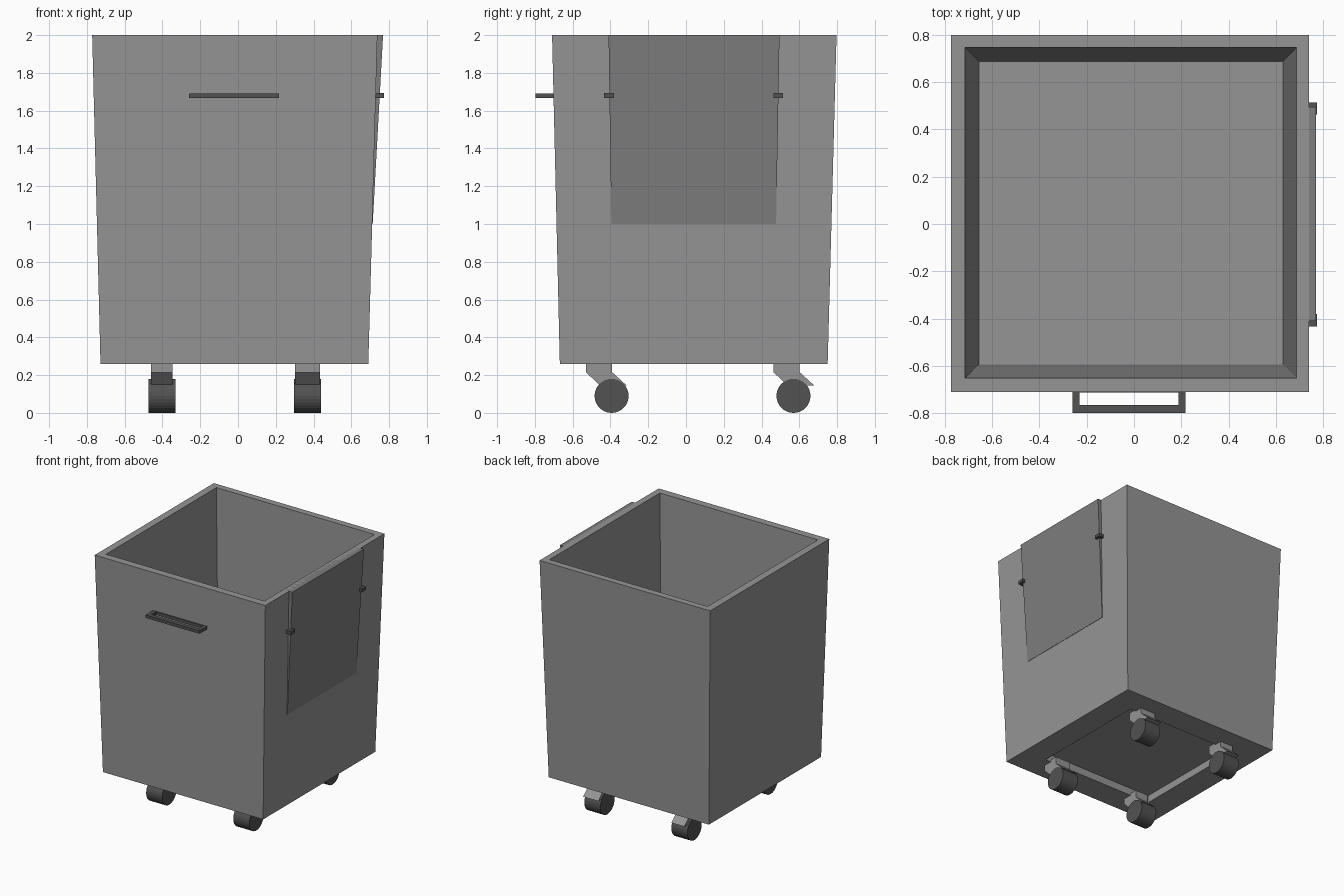
import bpy, bmesh, math
from mathutils import Matrix

if "Cube" in bpy.data.objects:
    bpy.data.objects.remove(bpy.data.objects["Cube"])


def material(name, v):
    m = bpy.data.materials.new(name)
    m.diffuse_color = (v, v, v, 1)
    m.use_nodes = True
    m.node_tree.nodes["Principled BSDF"].inputs["Base Color"].default_value = m.diffuse_color
    return m


BODY = material("body_grey", 0.30)
FLAP = material("flap_grey", 0.21)
DARK = material("dark_grey", 0.085)


def finish(name, bm, mat):
    bmesh.ops.recalc_face_normals(bm, faces=bm.faces)
    me = bpy.data.meshes.new(name)
    bm.to_mesh(me)
    bm.free()
    me.materials.append(mat)
    ob = bpy.data.objects.new(name, me)
    bpy.context.collection.objects.link(ob)
    return ob


def ring(bm, x0, x1, y0, y1, z):
    return [bm.verts.new(p) for p in ((x0, y0, z), (x1, y0, z), (x1, y1, z), (x0, y1, z))]


def bridge(bm, a, b):
    n = len(a)
    for i in range(n):
        bm.faces.new((a[i], a[(i + 1) % n], b[(i + 1) % n], b[i]))


def loft(name, rings, mat, closed=False):
    bm = bmesh.new()
    loops = [ring(bm, *r) for r in rings]
    for a, b in zip(loops, loops[1:]):
        bridge(bm, a, b)
    if closed:
        bridge(bm, loops[-1], loops[0])
    else:
        bm.faces.new(loops[0])
        bm.faces.new(loops[-1])
    return finish(name, bm, mat)


# Tapered open bin: underside recess, outer wall, rim, inner wall, floor
loft("bin_body", [
    (-0.52, 0.485, -0.455, 0.54, 0.32),
    (-0.52, 0.485, -0.455, 0.54, 0.26),
    (-0.728, 0.69, -0.668, 0.75, 0.26),
    (-0.772, 0.738, -0.709, 0.797, 2.0),
    (-0.713, 0.687, -0.65, 0.745, 2.0),
    (-0.655, 0.63, -0.593, 0.687, 0.37),
], BODY)

# Wedge-shaped side flap, nearly flush at its lower edge
loft("side_flap", [
    (0.70, 0.713, -0.395, 0.477, 1.0),
    (0.70, 0.768, -0.41, 0.495, 2.0),
], FLAP)

# Flap hinge pins
for side, y in (("front", -0.407), ("rear", 0.488)):
    y0, y1 = y - 0.026, y + 0.026
    loft(f"hinge_pin_{side}", [(0.725, 0.772, y0, y1, 1.668),
                               (0.725, 0.772, y0, y1, 1.694)], DARK)

# Front handle: flat rectangular frame resting against the wall
outer = (-0.26, 0.217, -0.797, -0.69)
inner = (-0.23, 0.188, -0.765, -0.711)
loft("front_handle", [outer + (1.668,), outer + (1.692,),
                      inner + (1.692,), inner + (1.668,)], DARK, closed=True)


def caster(tag, x, half, y, shift):
    # Cranked bracket extruded along x
    prof = [(-0.135, 0.275), (0.003, 0.275), (0.003, 0.215), (0.08, 0.145),
            (-0.062, 0.145), (-0.135, 0.215)]
    bm = bmesh.new()
    a = [bm.verts.new((x - half, y + shift + p, z)) for p, z in prof]
    b = [bm.verts.new((x + half, y + shift + p, z)) for p, z in prof]
    bridge(bm, a, b)
    bm.faces.new(a)
    bm.faces.new(b)
    finish(f"caster_bracket_{tag}", bm, BODY)
    # Wheel
    bm = bmesh.new()
    mat = Matrix.Translation((x, y, 0.09)) @ Matrix.Rotation(math.pi / 2, 4, 'Y')
    bmesh.ops.create_cone(bm, cap_ends=True, segments=32, radius1=0.09, radius2=0.09,
                          depth=0.142, matrix=mat)
    finish(f"caster_wheel_{tag}", bm, DARK)


# Four casters
for end, y, shift in (("front", -0.394, 0.0), ("rear", 0.569, 0.03)):
    caster(f"{end}_left", -0.403, 0.057, y, shift)
    caster(f"{end}_right", 0.368, 0.067, y, shift)
